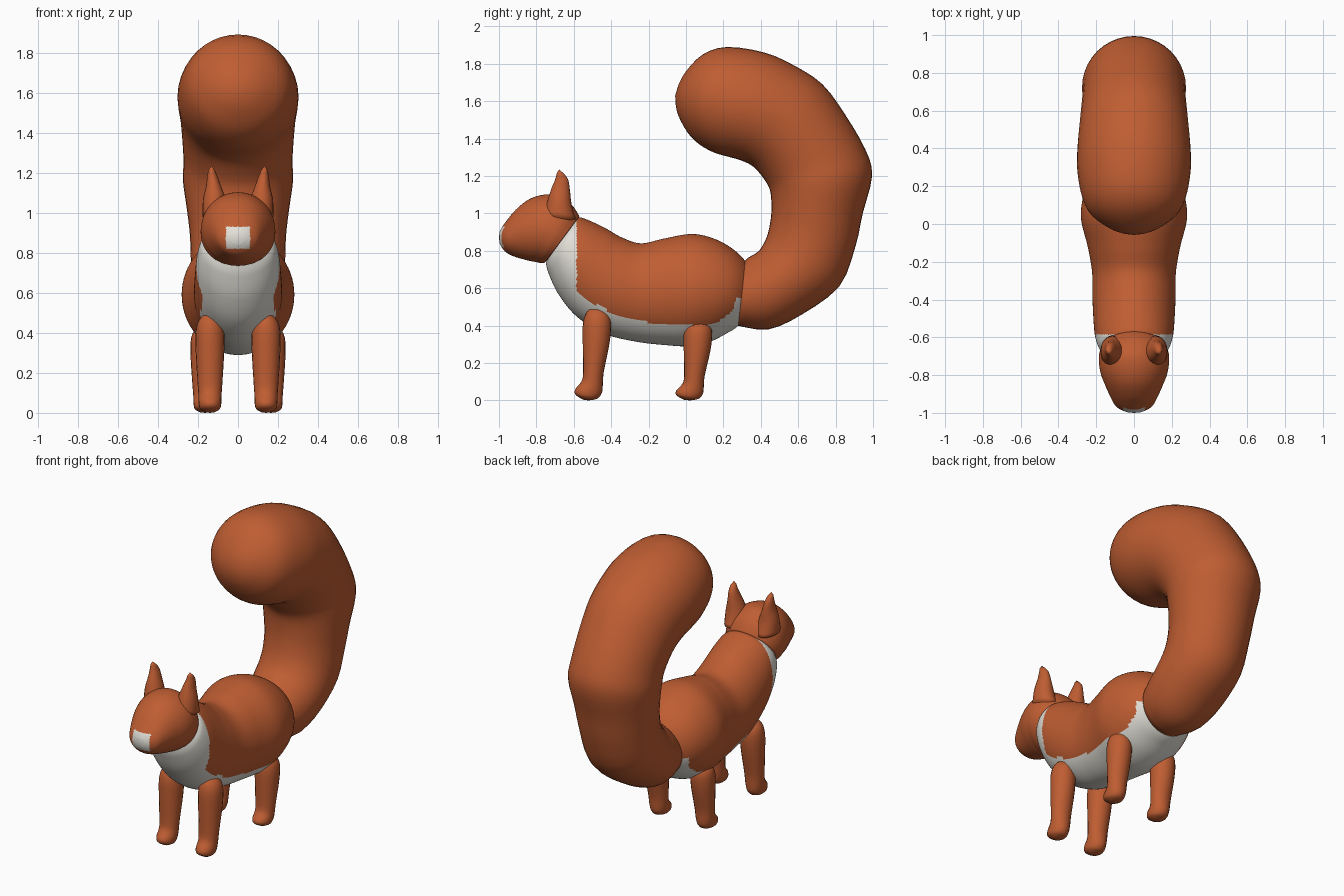
import bpy, bmesh, math
from mathutils import Vector


def material(name, rgb):
    m = bpy.data.materials.new(name)
    m.diffuse_color = (*rgb, 1)
    return m


ORANGE = material("fox orange", (0.52, 0.11, 0.032))
WHITE = material("soft white", (0.76, 0.74, 0.68))


def catmull(p0, p1, p2, p3, t):
    return [0.5 * (2 * b + (c - a) * t + (2 * a - 5 * b + 4 * c - d) * t * t
                   + (3 * b - a - 3 * c + d) * t ** 3)
            for a, b, c, d in zip(p0, p1, p2, p3)]


def loft(name, rings, start, end, segs=32, sub=3, white_rule=None):
    """Rings are (y1, z1, y2, z2, half width, centre x); start/end are cap points."""
    fine = []
    for i in range(len(rings) - 1):
        p = [rings[max(0, min(len(rings) - 1, i + k))] for k in (-1, 0, 1, 2)]
        fine += [catmull(*p, s / sub) for s in range(sub)]
    fine.append(rings[-1])
    bm = bmesh.new()
    loops = []
    for y1, z1, y2, z2, hw, cx in fine:
        c = Vector((cx, (y1 + y2) / 2, (z1 + z2) / 2))
        a = Vector((0, (y1 - y2) / 2, (z1 - z2) / 2))
        loops.append([bm.verts.new(c + a * math.cos(t) + Vector((hw * math.sin(t), 0, 0)))
                      for t in (2 * math.pi * k / segs for k in range(segs))])
    for l1, l2 in zip(loops, loops[1:]):
        for k in range(segs):
            n = (k + 1) % segs
            bm.faces.new((l1[k], l1[n], l2[n], l2[k]))
    for loop, tip in ((loops[0], start), (loops[-1], end)):
        v = bm.verts.new(tip)
        for k in range(segs):
            bm.faces.new((loop[k], loop[(k + 1) % segs], v))
    bmesh.ops.recalc_face_normals(bm, faces=bm.faces)
    for f in bm.faces:
        f.smooth = True
        if white_rule and white_rule(f.calc_center_median()):
            f.material_index = 1
    me = bpy.data.meshes.new(name)
    bm.to_mesh(me)
    bm.free()
    me.materials.append(ORANGE)
    if white_rule:
        me.materials.append(WHITE)
    ob = bpy.data.objects.new(name, me)
    bpy.context.collection.objects.link(ob)
    return ob


def centred(rows):
    return [(*r, 0) for r in rows]


# Body with white chest and belly
BELLY = [(-0.585, 0.58), (-0.53, 0.54), (-0.38, 0.46), (-0.25, 0.43), (-0.15, 0.405),
         (0.08, 0.40), (0.17, 0.42), (0.25, 0.48), (0.27, 0.55), (0.5, 0.55)]


def belly_white(c):
    if c.y < -0.585:
        return True
    for (ya, za), (yb, zb) in zip(BELLY, BELLY[1:]):
        if ya <= c.y <= yb:
            return c.z < za + (zb - za) * (c.y - ya) / (yb - ya)
    return False


loft("body", centred([
    (-0.575, 0.98, -0.75, 0.74, 0.16), (-0.55, 0.975, -0.735, 0.68, 0.187),
    (-0.49, 0.95, -0.68, 0.565, 0.207), (-0.42, 0.915, -0.58, 0.445, 0.215),
    (-0.34, 0.87, -0.43, 0.355, 0.22), (-0.24, 0.84, -0.27, 0.315, 0.222),
    (-0.12, 0.865, -0.12, 0.297, 0.245), (0.03, 0.89, 0.02, 0.29, 0.28),
    (0.15, 0.865, 0.13, 0.315, 0.27), (0.25, 0.81, 0.22, 0.36, 0.235),
    (0.32, 0.74, 0.28, 0.40, 0.18), (0.36, 0.65, 0.34, 0.48, 0.1)]),
    (0, -0.65, 0.86), (0, 0.37, 0.57), segs=96, sub=10, white_rule=belly_white)

# Tail
loft("tail", centred([
    (0.275, 0.40, 0.31, 0.74, 0.18), (0.44, 0.38, 0.335, 0.765, 0.21),
    (0.62, 0.46, 0.39, 0.80, 0.23), (0.82, 0.61, 0.43, 0.87, 0.235),
    (0.905, 0.82, 0.45, 0.95, 0.24), (0.945, 1.0, 0.457, 1.03, 0.255),
    (0.995, 1.2, 0.45, 1.12, 0.275), (0.96, 1.34, 0.42, 1.18, 0.272),
    (0.85, 1.53, 0.36, 1.25, 0.28), (0.73, 1.69, 0.29, 1.285, 0.29),
    (0.58, 1.79, 0.2, 1.31, 0.30), (0.42, 1.86, 0.14, 1.33, 0.30),
    (0.22, 1.89, 0.07, 1.37, 0.275), (0.09, 1.85, 0.01, 1.43, 0.225),
    (0.0, 1.76, -0.04, 1.52, 0.13), (-0.04, 1.69, -0.055, 1.58, 0.06)]),
    (0, 0.25, 0.57), (0, -0.058, 1.63), segs=40)


# Head with white nose patch
def nose_white(c):
    return c.y < -0.94 and abs(c.x) < 0.06 and 0.82 < c.z < 0.93


loft("head", centred([
    (-0.997, 0.90, -0.996, 0.84, 0.035), (-0.985, 0.925, -0.983, 0.815, 0.068),
    (-0.96, 0.96, -0.96, 0.79, 0.10), (-0.91, 1.02, -0.92, 0.77, 0.125),
    (-0.84, 1.075, -0.87, 0.755, 0.152), (-0.76, 1.1, -0.83, 0.745, 0.175),
    (-0.68, 1.095, -0.80, 0.74, 0.185), (-0.61, 1.045, -0.78, 0.735, 0.185),
    (-0.57, 0.985, -0.757, 0.735, 0.172)]),
    (0, -1.0, 0.87), (0, -0.65, 0.85), segs=64, sub=6, white_rule=nose_white)

# Legs: upper rows stretch to the wanted height
LEG = [(-0.52, 0.485, -0.44, 0.485, 0.035), (-0.54, 0.455, -0.41, 0.455, 0.06),
       (-0.552, 0.40, -0.40, 0.40, 0.072), (-0.552, 0.3, -0.41, 0.3, 0.071),
       (-0.55, 0.15, -0.44, 0.15, 0.062), (-0.56, 0.10, -0.445, 0.08, 0.058),
       (-0.592, 0.06, -0.45, 0.04, 0.057), (-0.59, 0.03, -0.47, 0.012, 0.05),
       (-0.55, 0.004, -0.50, 0.003, 0.025)]

for side, s in (("right", 1), ("left", -1)):
    for part, x, dy, k in (("front", 0.14, 0, 1), ("rear", 0.165, 0.54, 0.88)):
        rows = [(a + dy, b * k, c + dy, d * k, w, s * x) for a, b, c, d, w in LEG]
        loft(f"{part}_leg_{side}", rows, (s * x, -0.48 + dy, 0.497 * k),
             (s * x, -0.52 + dy, 0), segs=20)
    # Ears
    loft(f"ear_{side}", [(-0.76, 0.99, -0.59, 0.97, 0.065, s * 0.113),
                         (-0.737, 1.08, -0.612, 1.05, 0.057, s * 0.118),
                         (-0.717, 1.14, -0.62, 1.12, 0.038, s * 0.122),
                         (-0.70, 1.18, -0.63, 1.18, 0.026, s * 0.128),
                         (-0.69, 1.217, -0.65, 1.21, 0.016, s * 0.132)],
         (s * 0.113, -0.67, 0.95), (s * 0.133, -0.678, 1.235), segs=20)
